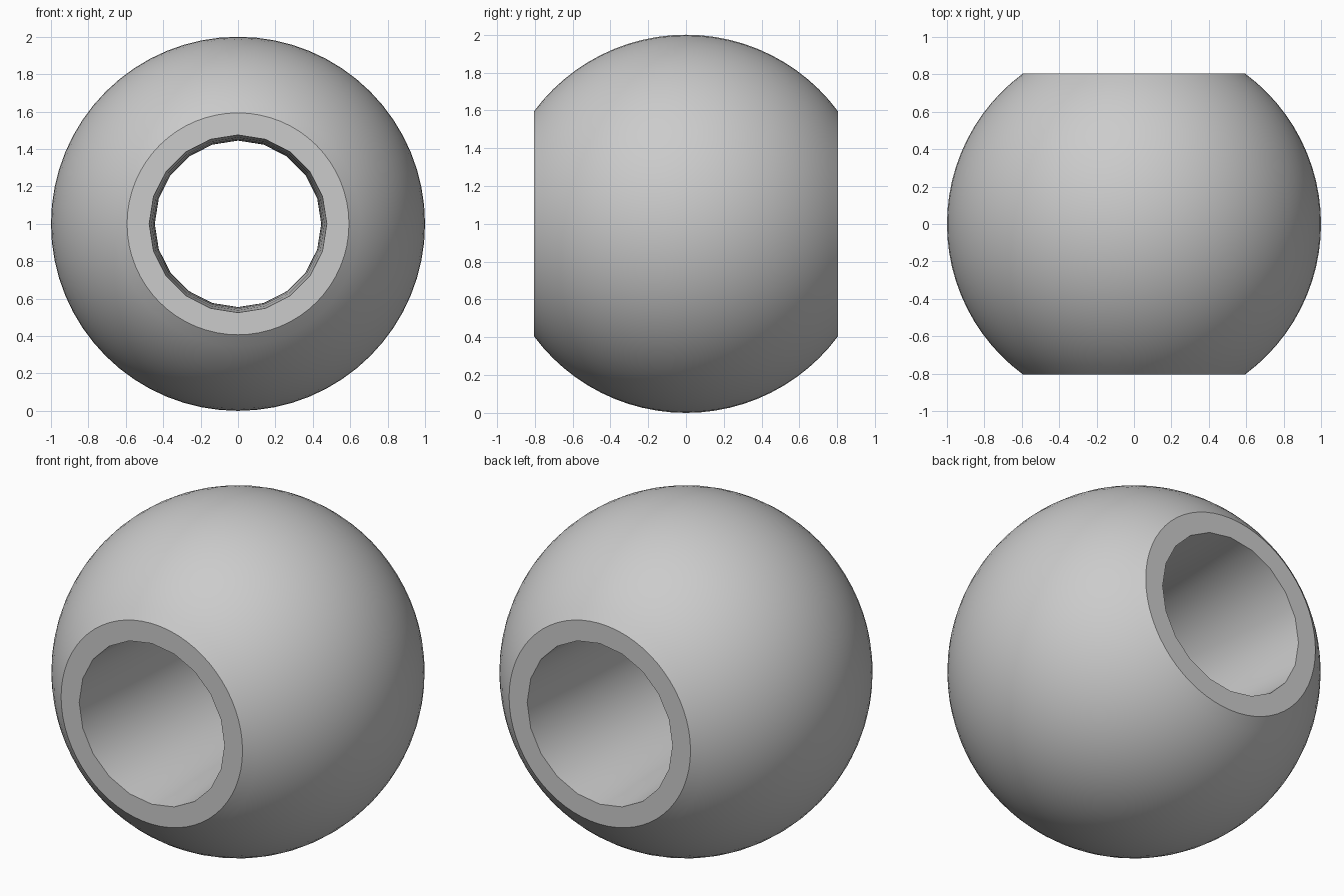
import bpy, bmesh, math

cube = bpy.data.objects.get("Cube")
if cube:
    bpy.data.objects.remove(cube, do_unlink=True)

END = 0.805        # half length between the flat ends
RIM, WAIST = 0.475, 0.445   # bore radius at the ends and in the middle

grey = bpy.data.materials.new("plain grey")
grey.use_nodes = True
colour = (0.6, 0.6, 0.6, 1)
grey.diffuse_color = colour
grey.node_tree.nodes["Principled BSDF"].inputs["Base Color"].default_value = colour

bm = bmesh.new()


def lathe(profile, sides):
    """Turn (radius, y) points about the y axis; return the two border loops."""
    rings = []
    for r, y in profile:
        ring = []
        for i in range(sides):
            a = 2 * math.pi * i / sides
            ring.append(bm.verts.new((r * math.cos(a), y, 1 + r * math.sin(a))))
        rings.append(ring)
    for a, b in zip(rings, rings[1:]):
        for i in range(sides):
            j = (i + 1) % sides
            bm.faces.new((a[i], a[j], b[j], b[i]))
    return rings[0], rings[-1]


def loop_edges(ring):
    return [bm.edges.get((v, ring[i - 1])) for i, v in enumerate(ring)]


# Round outside, cut flat at both ends
lim = math.asin(END)
angles = [lim * (k / 12 - 1) for k in range(25)]
outer = lathe([(math.cos(t), math.sin(t)) for t in angles], 64)

# Bore, slightly narrower in the middle
steps = [k / 4 - 1 for k in range(9)]
inner = lathe([(WAIST + (RIM - WAIST) * s * s, END * s) for s in steps], 20)

# Flat end rings
for big, small in zip(outer, inner):
    bmesh.ops.triangle_fill(bm, edges=loop_edges(big) + loop_edges(small),
                            use_beauty=True, normal=(0, 1, 0))
bmesh.ops.recalc_face_normals(bm, faces=bm.faces)

mesh = bpy.data.meshes.new("bead")
bm.to_mesh(mesh)
bm.free()
mesh.materials.append(grey)
bead = bpy.data.objects.new("bead", mesh)
bpy.context.collection.objects.link(bead)

# Smooth surfaces with crisp rims
bpy.ops.object.select_all(action='DESELECT')
bead.select_set(True)
bpy.context.view_layer.objects.active = bead
bpy.ops.object.shade_smooth_by_angle(angle=math.radians(30))
